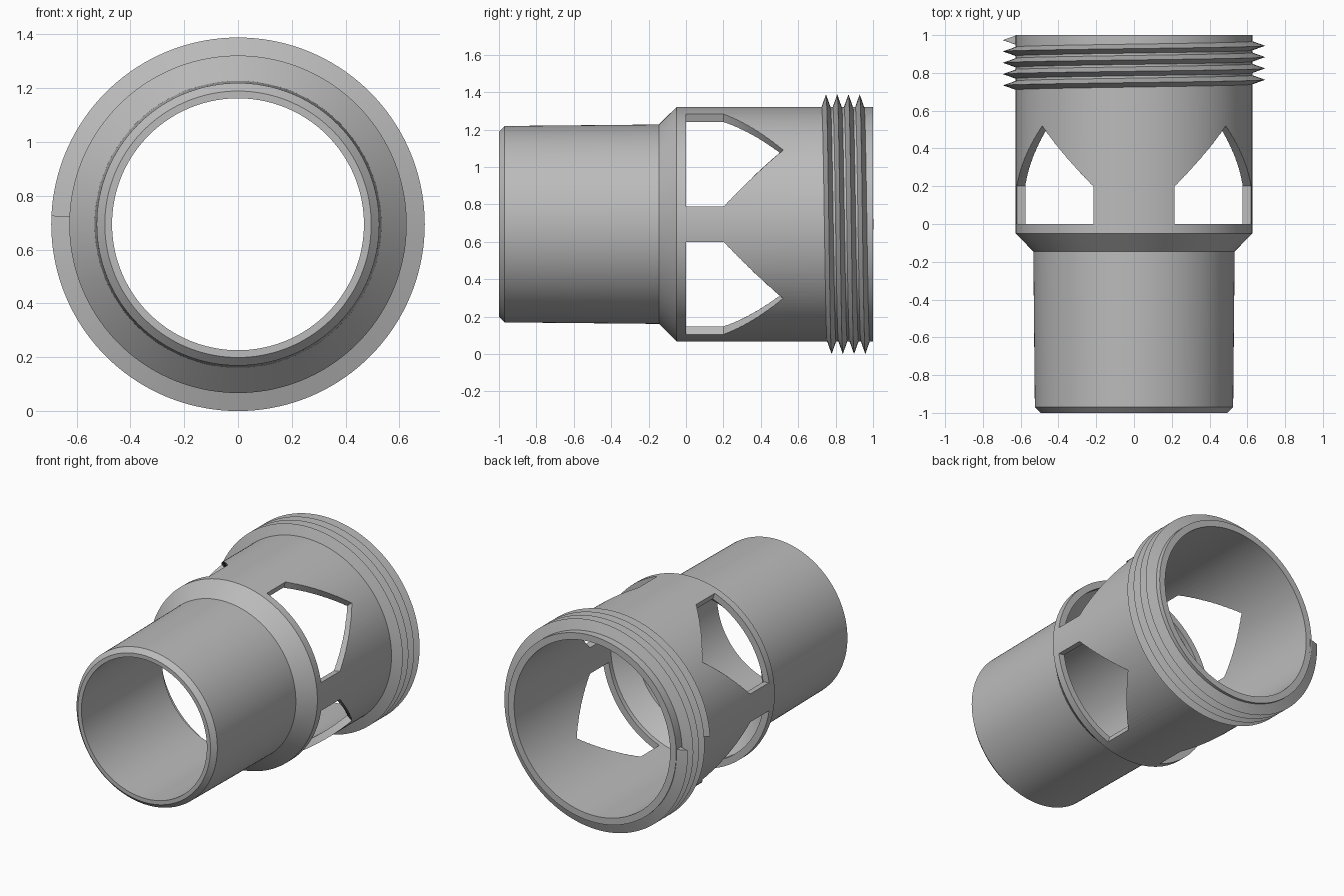
import bpy
import bmesh
from math import cos, sin, pi, radians

default = bpy.data.objects.get("Cube")
if default:
    bpy.data.objects.remove(default, do_unlink=True)

AXIS_Z = 0.694     # height of the tube axis
SEGMENTS = 144

grey = bpy.data.materials.new("plain grey")
grey.use_nodes = True
colour = (0.5, 0.5, 0.5, 1)
grey.diffuse_color = colour
grey.node_tree.nodes["Principled BSDF"].inputs["Base Color"].default_value = colour


def polar(radius, angle, y):
    return (radius * cos(angle), y, AXIS_Z + radius * sin(angle))


def skin(name, rings, closed):
    """Join equal closed cross-sections into one solid."""
    bm = bmesh.new()
    loops = [[bm.verts.new(p) for p in ring] for ring in rings]
    pairs = list(zip(loops, loops[1:]))
    if closed:
        pairs.append((loops[-1], loops[0]))
    else:
        bm.faces.new(loops[0])
        bm.faces.new(loops[-1])
    for a, b in pairs:
        for i in range(len(a)):
            j = (i + 1) % len(a)
            bm.faces.new((a[i], a[j], b[j], b[i]))
    bmesh.ops.recalc_face_normals(bm, faces=bm.faces)
    mesh = bpy.data.meshes.new(name)
    bm.to_mesh(mesh)
    bm.free()
    mesh.materials.append(grey)
    obj = bpy.data.objects.new(name, mesh)
    bpy.context.collection.objects.link(obj)
    return obj


def activate(obj):
    bpy.ops.object.select_all(action='DESELECT')
    obj.select_set(True)
    bpy.context.view_layer.objects.active = obj


# Tube wall: (radius, y) outside from front to back, then inside
wall = [(0.495, -1), (0.525, -0.97), (0.533, -0.145), (0.627, -0.05),
        (0.627, 1), (0.582, 1), (0.582, -0.03), (0.468, -0.14), (0.468, -1)]
turns = [2 * pi * i / SEGMENTS for i in range(SEGMENTS)]
tube = skin("tube_body", [[polar(r, a, y) for r, y in wall] for a in turns], True)

# Four pointed windows, cut radially through the wide part
LOW, HIGH, STEPS = radians(8.7), radians(70), 24


def window_section(t, mirror_x, mirror_z):
    angle = LOW + (HIGH - LOW) * t
    tip = 0.52 - 0.32 * abs(2 * t - 1)
    corners = [(0.5, 0), (0.75, 0), (0.75, tip), (0.5, tip)]
    return [(mirror_x * r * cos(angle), y, AXIS_Z + mirror_z * r * sin(angle))
            for r, y in corners]


for mx in (1, -1):
    for mz in (1, -1):
        cutter = skin("window_cutter",
                      [window_section(i / STEPS, mx, mz) for i in range(STEPS + 1)], False)
        cutter.hide_render = True
        cut = tube.modifiers.new("window", 'BOOLEAN')
        cut.operation = 'DIFFERENCE'
        cut.solver = 'EXACT'
        cut.object = cutter
        activate(tube)
        bpy.ops.object.modifier_apply(modifier=cut.name)
        bpy.data.objects.remove(cutter, do_unlink=True)

# Screw thread: a sharp ridge winding four times around the back end
PITCH, TURNS = 0.06, 4
tooth = [(0.615, -0.028), (0.694, 0), (0.615, 0.028)]
count = SEGMENTS * TURNS
ridge = []
for i in range(count + 1):
    f = TURNS * i / count
    angle = radians(177.5) - 2 * pi * f
    ridge.append([polar(r, angle, 0.734 + PITCH * f + dy) for r, dy in tooth])
thread = skin("screw_thread", ridge, False)

for obj in (tube, thread):
    activate(obj)
    bpy.ops.object.shade_smooth_by_angle(angle=radians(30))
